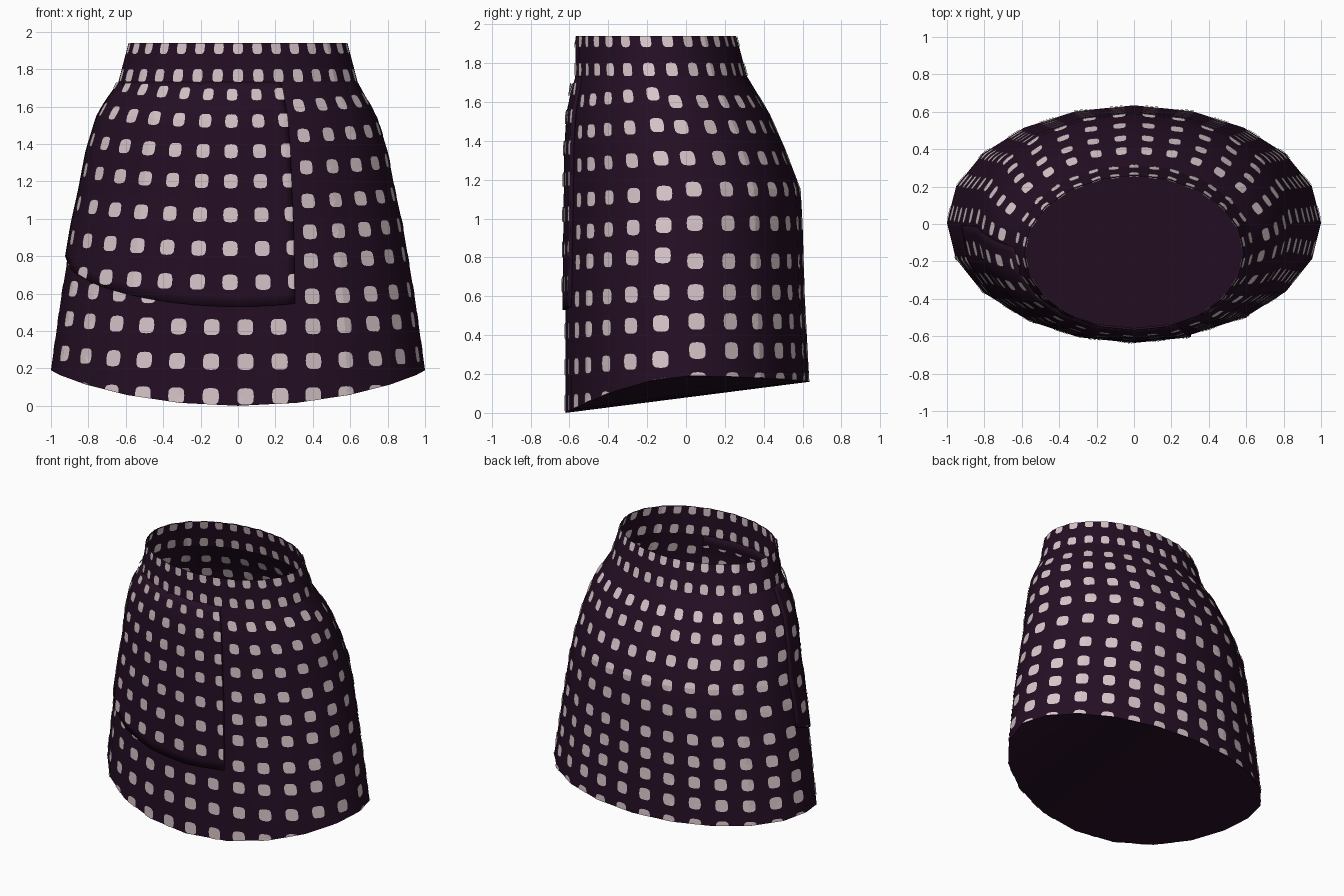
import bpy, bmesh
from math import sin, cos, pi, hypot, copysign, floor
from mathutils import Vector

if "Cube" in bpy.data.objects:
    bpy.data.objects.remove(bpy.data.objects["Cube"])


def material(name, rgb):
    m = bpy.data.materials.new(name)
    m.use_nodes = True
    m.diffuse_color = (*rgb, 1)
    bsdf = m.node_tree.nodes["Principled BSDF"]
    bsdf.inputs["Base Color"].default_value = (*rgb, 1)
    bsdf.inputs["Roughness"].default_value = 0.9
    return m


PLUM = material("dark plum", (0.018, 0.0046, 0.0175))
PINK = material("pale pink", (0.68, 0.56, 0.59))

# Body profile: height, half width, front y, back y
PROFILE = [(1.94, .585, -.567, .258), (1.73, .64, -.57, .315), (1.54, .745, -.6, .43),
           (1.36, .80, -.612, .51), (1.15, .84, -.615, .59), (.97, .88, -.617, .60),
           (.58, .945, -.62, .612), (.19, 1.0, -.62, .634), (0, 1.01, -.62, .638)]
SIDES = 20
WAIST = 1.73

# Arc length around the hem polygon, zero at the front centre
EDGES = [hypot(sin((i + 1) * 2 * pi / SIDES) - sin(i * 2 * pi / SIDES),
               .63 * (cos((i + 1) * 2 * pi / SIDES) - cos(i * 2 * pi / SIDES)))
         for i in range(SIDES)]
GIRTH = sum(EDGES)
QUARTER = GIRTH / 4


def section(z):
    for hi, lo in zip(PROFILE, PROFILE[1:]):
        if z >= lo[0]:
            break
    f = (z - lo[0]) / (hi[0] - lo[0])
    return [l + f * (h - l) for l, h in zip(lo[1:], hi[1:])]


def corner(i, z):
    a, front, back = section(z)
    t = 2 * pi * i / SIDES
    return Vector((a * sin(t), (front + back) / 2 - (back - front) / 2 * cos(t), z))


def locate(s):
    s %= GIRTH
    for i, length in enumerate(EDGES):
        if s <= length:
            return i + s / length
        s -= length
    return SIDES


def surface(s, z, offset=0.0):
    def point(s, z):
        k = locate(s)
        i = floor(k)
        return corner(i, z).lerp(corner(i + 1, z), k - i)
    p = point(s, z)
    n = (point(s + .03, z) - point(s - .03, z)).cross(point(s, z + .02) - point(s, z - .02))
    return p + n.normalized() * offset


def hem(k):
    c = cos(2 * pi * k / SIDES)
    return .19 - .19 * max(c, 0) ** 1.7 - .03 * max(-c, 0) ** 2


def flap_low(s):
    return .53 + .16 * s * s


def flap_edge(z):
    return .32 + .035 * (z - .56)


def make(name, bm, mat, smooth=True):
    me = bpy.data.meshes.new(name)
    bm.to_mesh(me)
    bm.free()
    me.materials.append(mat)
    ob = bpy.data.objects.new(name, me)
    bpy.context.scene.collection.objects.link(ob)
    if smooth:
        bpy.ops.object.select_all(action='DESELECT')
        ob.select_set(True)
        bpy.context.view_layer.objects.active = ob
        bpy.ops.object.shade_smooth_by_angle()
    return ob


def grid(bm, rows, closed):
    verts = [[bm.verts.new(p) for p in row] for row in rows]
    for lo, hi in zip(verts, verts[1:]):
        n = len(lo)
        for i in range(n if closed else n - 1):
            j = (i + 1) % n
            bm.faces.new((lo[i], lo[j], hi[j], hi[i]))


# Skirt body and waistband
heights = sorted(p[0] for p in PROFILE if .19 < p[0] <= WAIST)
bm = bmesh.new()
hem_ring = [corner(i, hem(i)) for i in range(SIDES)]
grid(bm, [hem_ring] + [[corner(i, z) for i in range(SIDES)] for z in heights], True)
make("skirt_body", bm, PLUM)

bm = bmesh.new()
grid(bm, [[corner(i, z) for i in range(SIDES)] for z in (WAIST, 1.94)], True)
make("waistband", bm, PLUM)

# Hem cover: strips running from front to back
bm = bmesh.new()
ring = [bm.verts.new(p) for p in hem_ring]
for i in range(-5, 5):
    loop = []
    for k in (i, 10 - i, 9 - i, i + 1):
        v = ring[k % SIDES]
        if v not in loop:
            loop.append(v)
    bm.faces.new(loop)
make("hem_cover", bm, PLUM, False)

# Overlapping wrap flap on the front
bm = bmesh.new()
rows, COLS, LEVELS = [], 36, 20
for r in range(LEVELS + 1):
    v = r / LEVELS
    row = []
    for c in range(COLS + 1):
        u = c / COLS
        s = -QUARTER + u * (QUARTER + flap_edge(.56 + 1.17 * v))
        z = flap_low(s) + v * (WAIST - flap_low(s))
        row.append(surface(s, z, .016 * min(1, (1 - v) * 8)))
    rows.append(row)
grid(bm, rows, False)
flap = make("wrap_flap", bm, PLUM)
rim = flap.modifiers.new("thickness", 'SOLIDIFY')
rim.thickness = .014
rim.offset = -1


# Spots: rounded squares laid on the cloth, trimmed to the panel limits
def spot(bm, s, z, w, h, trim, offset):
    pts = []
    for k in range(16):
        c, d = cos(k * pi / 8), sin(k * pi / 8)
        pts.append(trim(s + w / 2 * copysign(abs(c) ** .6, c),
                        z + h / 2 * copysign(abs(d) ** .6, d)))
    if (max(p[0] for p in pts) - min(p[0] for p in pts) < .015 or
            max(p[1] for p in pts) - min(p[1] for p in pts) < .015):
        return
    mid = (sum(p[0] for p in pts) / 16, sum(p[1] for p in pts) / 16)
    layers = [offset] + ([-.005] if z > .9 else [])
    for off in layers:
        centre = bm.verts.new(surface(*mid, off))
        edge = [bm.verts.new(surface(*p, off)) for p in pts]
        for k in range(16):
            tri = (centre, edge[k], edge[(k + 1) % 16])
            bm.faces.new(tri if off > 0 else tri[::-1])


def above_hem(s, z):
    return s, min(max(z, hem(locate(s)) + .002), WAIST)


def below_flap(s, z):
    s, z = above_hem(s, z)
    return s, min(z, flap_low(s))


def on_flap(s, z):
    return min(s, flap_edge(z) - .002), min(max(z, flap_low(s) + .004), WAIST - .01)


def on_band(s, z):
    return s, min(max(z, WAIST + .002), 1.938)


def lay(name, rows, columns, trim, offset=.005, lift=0.0, drift=0.0, tall=.088):
    bm = bmesh.new()
    for z in rows:
        a = section(z)[0]
        for s in columns:
            spot(bm, s + drift * (z - .2), z + lift * (s / QUARTER) ** 2,
                 .088, tall * (.25 + .75 * a), trim, offset)
    make(name, bm, PINK, False)


UNDER = [.05, .235, .42, .58]
PANEL = [.77, .925, 1.09, 1.27, 1.44, 1.6]
FLAP = [.50, .66, .84, 1.02, 1.2, 1.36, 1.52, 1.66]
BACK = [.165, .32, .47, .62, .78, .975, 1.15, 1.31, 1.47, 1.6]

lay("under_flap_spots", UNDER + PANEL[:1], [.04 - .185 * k for k in range(8)][:7] + [.225],
    below_flap, lift=.065)
lay("front_panel_spots", UNDER + PANEL, [.41 + .185 * k for k in range(5)], above_hem,
    lift=.05, drift=.04)
lay("flap_spots", FLAP, [.329 - .187 * k for k in range(9)], on_flap, offset=.021, lift=.07)
lay("back_spots", BACK, [2 * QUARTER + .19 * (k - 6.5) for k in range(14)], above_hem)
band_count = 30
lay("waistband_spots", [1.765, 1.915], [GIRTH * (k + .5) / band_count + GIRTH / band_count / 2
    for k in range(band_count)], on_band, tall=.1)
